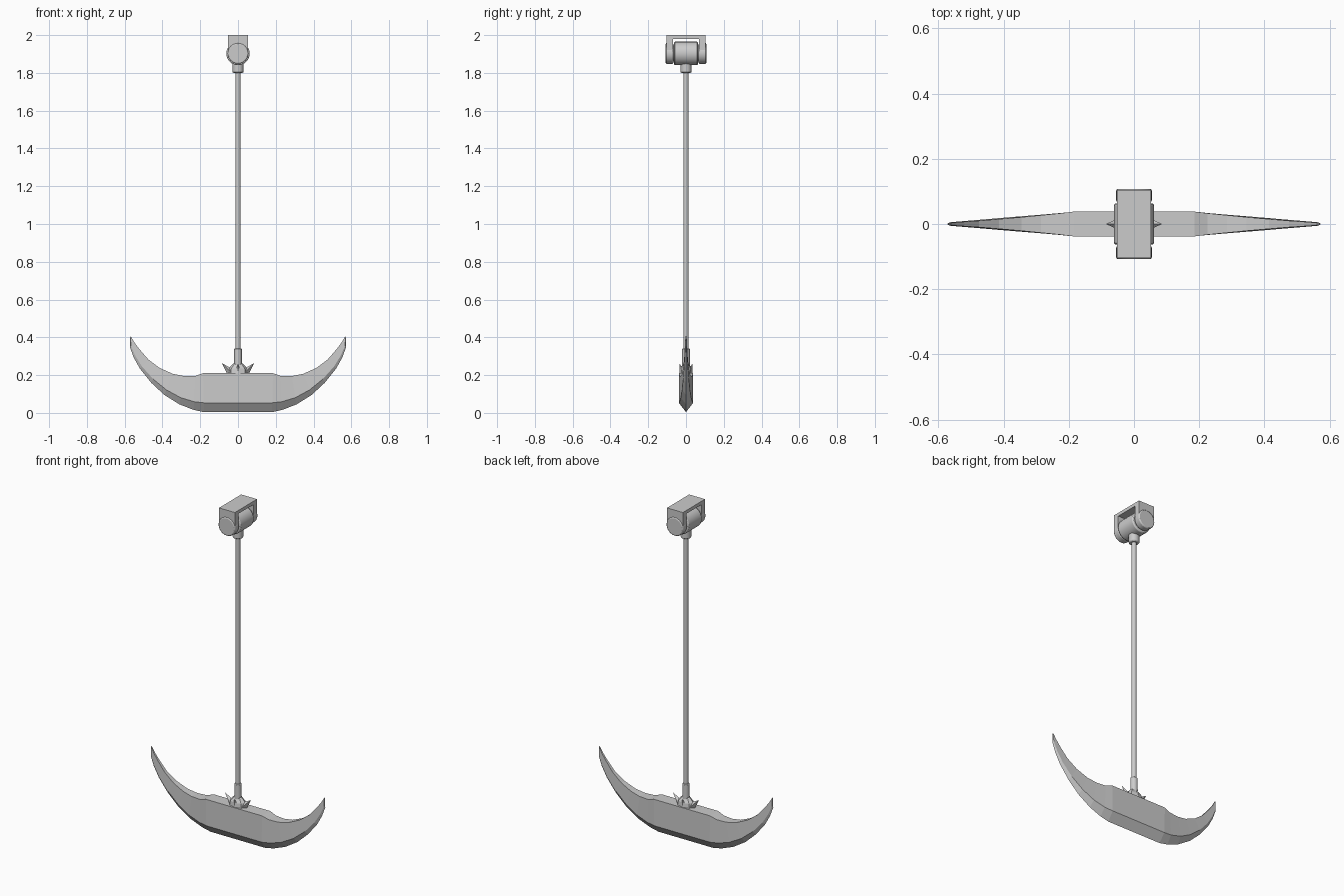
import bpy, bmesh, math
from mathutils import Vector

if "Cube" in bpy.data.objects:
    bpy.data.objects.remove(bpy.data.objects["Cube"])

def finish(name, bm, bevel=0, smooth=False):
    bmesh.ops.recalc_face_normals(bm, faces=bm.faces)
    me = bpy.data.meshes.new(name)
    bm.to_mesh(me)
    bm.free()
    ob = bpy.data.objects.new(name, me)
    bpy.context.collection.objects.link(ob)
    if bevel:
        m = ob.modifiers.new("bevel", 'BEVEL')
        m.width, m.segments, m.limit_method = bevel, 2, 'ANGLE'
        m.angle_limit = math.radians(50)
    if smooth:
        bpy.ops.object.select_all(action='DESELECT')
        ob.select_set(True)
        bpy.context.view_layer.objects.active = ob
        bpy.ops.object.shade_smooth_by_angle(angle=math.radians(35))
    return ob

def rod(name, a, b, r1, r2=None, sides=24, bevel=0, smooth=True):
    a, b = Vector(a), Vector(b)
    bm = bmesh.new()
    bmesh.ops.create_cone(bm, cap_ends=True, segments=sides, radius1=r1,
                          radius2=r1 if r2 is None else r2, depth=(b - a).length)
    q = Vector((0, 0, 1)).rotation_difference(b - a)
    bmesh.ops.rotate(bm, verts=bm.verts, matrix=q.to_matrix())
    bmesh.ops.translate(bm, verts=bm.verts, vec=(a + b) / 2)
    return finish(name, bm, bevel, smooth)

# Ceiling bracket: inverted U whose legs have rounded lower ends
bm = bmesh.new()
H = 0.052
def prism(pts, y0, y1):
    vs = [bm.verts.new((x, y0, z)) for x, z in pts]
    f = bm.faces.new(vs)
    ex = bmesh.ops.extrude_face_region(bm, geom=[f])
    bmesh.ops.translate(bm, vec=(0, y1 - y0, 0),
                        verts=[g for g in ex['geom'] if isinstance(g, bmesh.types.BMVert)])
arc = [(H * math.cos(math.pi * (1 + i / 12)), 1.903 + H * math.sin(math.pi * (1 + i / 12)))
       for i in range(13)]
leg = [(-H, 1.98)] + arc + [(H, 1.98)]
prism(leg, -0.104, -0.07)
prism(leg, 0.07, 0.104)
prism([(-H, 1.98), (H, 1.98), (H, 2.0), (-H, 2.0)], -0.104, 0.104)
finish("bracket", bm)

# Pivot barrel and end caps
rod("pivot_barrel", (0, -0.063, 1.903), (0, 0.063, 1.903), 0.062, bevel=0.006)
rod("pivot_pin", (0, -0.1, 1.903), (0, 0.1, 1.903), 0.042)
for s, n in ((-1, "front"), (1, "back")):
    rod("pivot_cap_" + n, (0, s * 0.067, 1.903), (0, s * 0.108, 1.903), 0.055, bevel=0.006)

# Swinging shaft with upper and lower collars
rod("upper_collar", (0, 0, 1.8), (0, 0, 1.86), 0.029, bevel=0.006)
rod("shaft", (0, 0, 0.25), (0, 0, 1.82), 0.0135, sides=16)
rod("lower_collar", (0, 0, 0.2), (0, 0, 0.34), 0.02, sides=16, bevel=0.003)

# Faceted mount and its spikes
rod("mount_base", (0, 0, 0.19), (0, 0, 0.235), 0.058, 0.05, sides=8, smooth=False).scale.y = 0.62
rod("mount_top", (0, 0, 0.235), (0, 0, 0.262), 0.05, 0.024, sides=8, smooth=False).scale.y = 0.62
for s in (-1, 1):
    rod("side_spike", (s * 0.036, 0, 0.213), (s * 0.086, 0, 0.263), 0.023, 0, 4, smooth=False)
    rod("face_spike", (0, s * 0.018, 0.215), (0, s * 0.034, 0.26), 0.016, 0, 4, smooth=False)

# Crescent blade: outer cutting edge, inner edge, half thickness per station
half = [((0.18, 0.004), (0.185, 0.21), 0.038),
        ((0.235, 0.016), (0.225, 0.196), 0.033),
        ((0.31, 0.045), (0.285, 0.195), 0.027),
        ((0.39, 0.095), (0.345, 0.207), 0.021),
        ((0.46, 0.16), (0.415, 0.238), 0.015),
        ((0.52, 0.235), (0.475, 0.283), 0.010),
        ((0.553, 0.295), (0.52, 0.335), 0.007),
        ((0.573, 0.35), (0.548, 0.372), 0.005),
        ((0.570, 0.408), (0.566, 0.403), 0.003)]
mirrored = [((-o[0], o[1]), (-i[0], i[1]), t) for o, i, t in reversed(half)]
bm = bmesh.new()
rings = []
for o, i, t in mirrored + half:
    edge, top = Vector((o[0], 0, o[1])), Vector((i[0], 0, i[1]))
    ridge, y = edge.lerp(top, 0.24), Vector((0, t, 0))
    rings.append([bm.verts.new(p) for p in (edge, ridge - y, top - y, top + y, ridge + y)])
for a, b in zip(rings, rings[1:]):
    for k in range(5):
        bm.faces.new((a[k], a[(k + 1) % 5], b[(k + 1) % 5], b[k]))
bm.faces.new(rings[0])
bm.faces.new(rings[-1])
finish("blade", bm)
